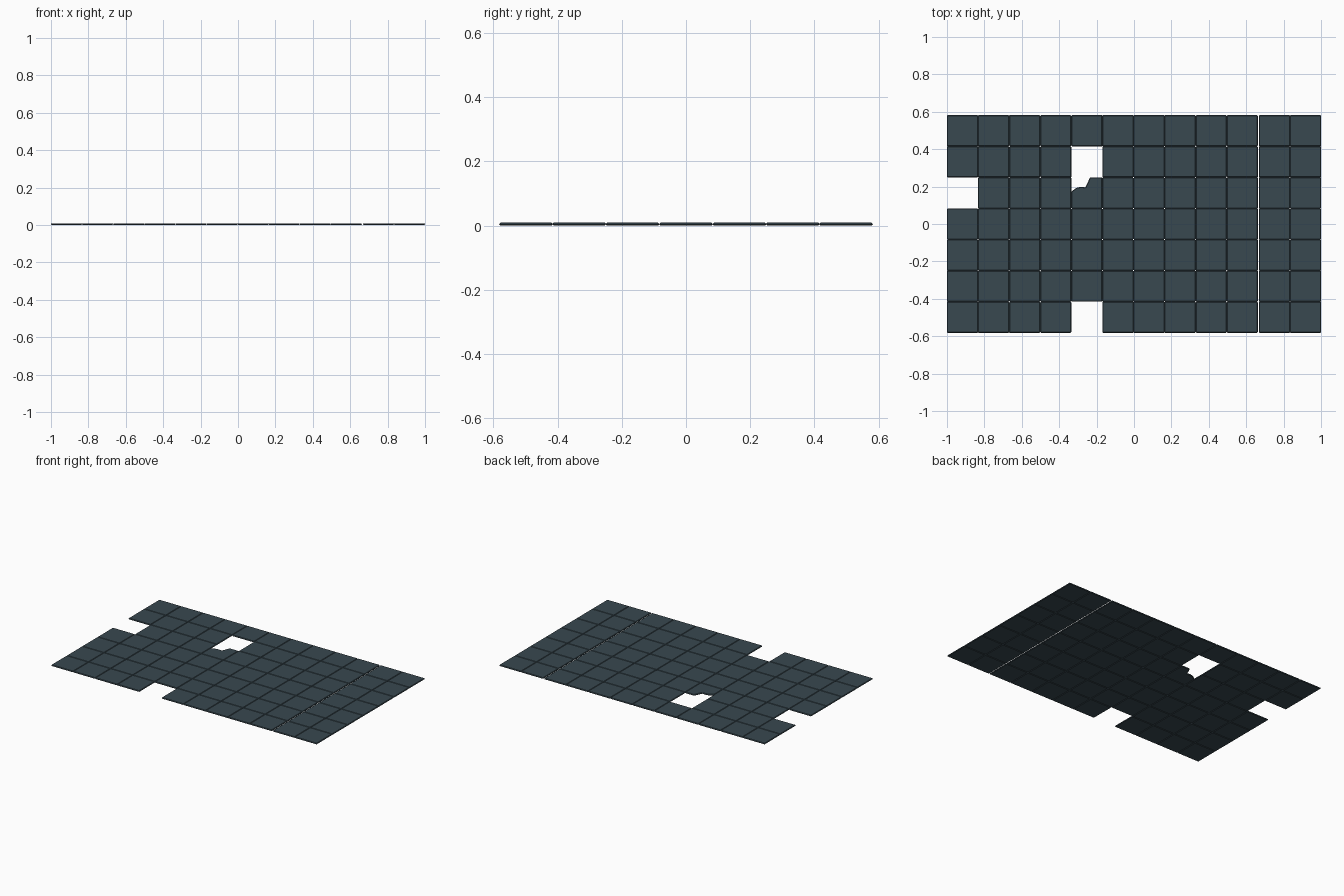
import bpy, bmesh

if "Cube" in bpy.data.objects:
    bpy.data.objects.remove(bpy.data.objects["Cube"])

PITCH, THICK, EDGE = 0.1662, 0.009, 0.0035
COLS, ROWS = 12, 7
X0, Y0 = -1.0, -0.5817
SLIT = 2 - COLS * PITCH          # open joint before the last two columns

slate = bpy.data.materials.new("slate")
slate.diffuse_color = (0.040, 0.065, 0.080, 1)
slate.use_nodes = True
slate.node_tree.nodes["Principled BSDF"].inputs["Base Color"].default_value = slate.diffuse_color


def make_tile(name, outline):
    """Flat slab from an outline, with a small bevel on every edge."""
    bm = bmesh.new()
    base = bm.faces.new([bm.verts.new((x, y, 0)) for x, y in outline])
    ext = bmesh.ops.extrude_face_region(bm, geom=[base])
    for v in ext["geom"]:
        if isinstance(v, bmesh.types.BMVert):
            v.co.z = THICK
    bmesh.ops.recalc_face_normals(bm, faces=bm.faces[:])
    bmesh.ops.bevel(bm, geom=bm.edges[:], offset=EDGE, segments=1,
                    affect='EDGES', clamp_overlap=True)
    mesh = bpy.data.meshes.new(name)
    bm.to_mesh(mesh)
    bm.free()
    mesh.materials.append(slate)
    return mesh


P = PITCH
whole = make_tile("floor_tile", [(0, 0), (P, 0), (P, P), (0, P)])
# tile with a jagged broken corner
broken = make_tile("broken_tile", [(0, 0), (P, 0), (P, P), (0.100, P), (0.076, 0.113),
                                   (0.052, 0.115), (0.028, 0.111), (0, 0.090)])

missing = {(0, 4), (4, 5), (4, 0)}
for c in range(COLS):
    for r in range(ROWS):
        if (c, r) in missing:
            continue
        is_broken = (c, r) == (4, 4)
        ob = bpy.data.objects.new("broken_tile" if is_broken else f"floor_tile_{c}_{r}",
                                  broken if is_broken else whole)
        ob.location = (X0 + c * P + (SLIT if c >= 10 else 0), Y0 + r * P, 0)
        bpy.context.collection.objects.link(ob)
